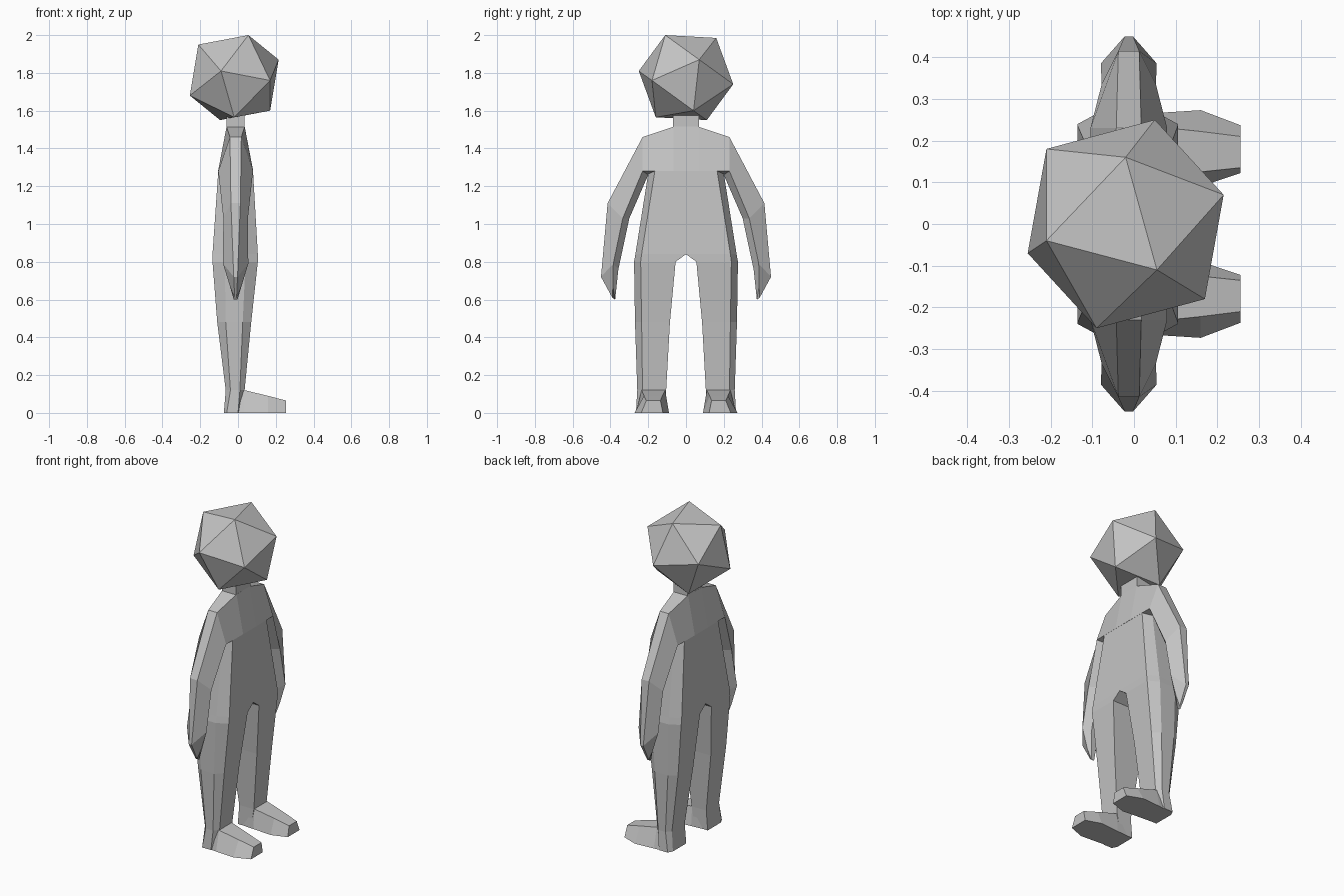
import bpy
import bmesh
from mathutils import Vector

default_cube = bpy.data.objects.get("Cube")
if default_cube:
    bpy.data.objects.remove(default_cube, do_unlink=True)

# One plain grey for the whole figure
grey = bpy.data.materials.new("plain_grey")
colour = (0.55, 0.55, 0.55, 1)
grey.use_nodes = True
grey.diffuse_color = colour
for node in grey.node_tree.nodes:
    if node.type == "BSDF_PRINCIPLED":
        node.inputs["Base Color"].default_value = colour


def finish(name, bm, mirrored=False):
    """Turn a bmesh into a flat shaded object, optionally mirrored across y."""
    bmesh.ops.recalc_face_normals(bm, faces=bm.faces)
    if mirrored:
        # Open the half shape along the middle plane so both halves weld
        middle = [f for f in bm.faces if all(abs(v.co.y) < 1e-4 for v in f.verts)]
        bmesh.ops.delete(bm, geom=middle, context="FACES")
    mesh = bpy.data.meshes.new(name)
    bm.to_mesh(mesh)
    bm.free()
    mesh.materials.append(grey)
    obj = bpy.data.objects.new(name, mesh)
    bpy.context.collection.objects.link(obj)
    if mirrored:
        mod = obj.modifiers.new("Mirror", "MIRROR")
        mod.use_axis = (False, True, False)
        mod.use_clip = True
    return obj


def loft(name, rings, mirrored=True):
    """Skin a list of equally long point rings and cap both ends."""
    bm = bmesh.new()
    loops = [[bm.verts.new(point) for point in ring] for ring in rings]
    for low, high in zip(loops, loops[1:]):
        for i in range(len(low)):
            j = (i + 1) % len(low)
            bm.faces.new((low[i], low[j], high[j], high[i]))
    bm.faces.new(loops[0])
    bm.faces.new(loops[-1])
    return finish(name, bm, mirrored)


# Head: a tilted twenty-sided solid from six opposite corner pairs
head_centre = Vector((-0.02, 0, 1.775))
corners = [
    (0.075, -0.11, 0.225), (0, 0.16, 0.21), (0.235, 0.07, 0.095),
    (0.19, -0.18, -0.015), (-0.07, -0.25, 0.035), (-0.19, -0.04, 0.175),
]
bm = bmesh.new()
for corner in corners:
    for side in (1, -1):
        bm.verts.new(head_centre + side * Vector(corner))
bmesh.ops.convex_hull(bm, input=bm.verts)
finish("head", bm)


# Neck: a short square block
def square(z):
    return [(-0.06, -0.07, z), (0.035, -0.07, z), (0.035, 0.07, z), (-0.06, 0.07, z)]


loft("neck", [square(1.51), square(1.6)], mirrored=False)


# Trunk and legs: half sections with a bevelled outer side
def leg_ring(z, inner, flat, outer, centre, depth, side_depth):
    half = [(depth, inner), (depth, flat), (side_depth, outer)]
    front = [(centre + d, y, z) for d, y in half]
    back = [(centre - d, y, z) for d, y in reversed(half)]
    return front + back


loft("trunk_and_legs", [
    leg_ring(0, 0.105, 0.235, 0.265, -0.03, 0.045, 0.03),
    leg_ring(0.12, 0.105, 0.23, 0.258, -0.015, 0.05, 0.025),
    leg_ring(0.48, 0.085, 0.235, 0.27, -0.02, 0.09, 0.045),
    leg_ring(0.8, 0.055, 0.24, 0.275, -0.015, 0.12, 0.055),
    leg_ring(0.84, 0, 0.235, 0.268, -0.015, 0.12, 0.055),
    leg_ring(1.28, 0, 0.165, 0.198, -0.0125, 0.092, 0.045),
])


# Shoulders and arms: sections with an outer edge, a broad middle and an inner edge
def arm_ring(*pairs):
    centre = -0.0125
    front = [(centre + width, y, z) for y, z, width in pairs]
    back = [(centre - width, y, z) for y, z, width in reversed(pairs)]
    return front + back


loft("shoulders_and_arms", [
    arm_ring((0, 1.515, 0.048), (0, 1.28, 0.093), (0, 1.27, 0.03)),
    arm_ring((0.065, 1.515, 0.048), (0.065, 1.28, 0.093), (0.065, 1.27, 0.03)),
    arm_ring((0.23, 1.46, 0.03), (0.23, 1.28, 0.092), (0.2, 1.26, 0.03)),
    arm_ring((0.415, 1.11, 0.025), (0.335, 1.03, 0.065), (0.3, 1.03, 0.025)),
    arm_ring((0.45, 0.72, 0.01), (0.385, 0.79, 0.067), (0.358, 0.76, 0.025)),
    arm_ring((0.39, 0.61, 0.005), (0.387, 0.67, 0.03), (0.375, 0.6, 0.01)),
])


# Feet: tapering wedges, widest at the ball
def foot_ring(x, inner, outer, top_inner, top_outer, top):
    return [(x, inner, 0), (x, outer, 0), (x, top_outer, top), (x, top_inner, top)]


loft("feet", [
    foot_ring(-0.04, 0.105, 0.255, 0.11, 0.235, 0.12),
    foot_ring(0.035, 0.1, 0.265, 0.11, 0.235, 0.12),
    foot_ring(0.16, 0.09, 0.273, 0.125, 0.222, 0.09),
    foot_ring(0.255, 0.122, 0.237, 0.135, 0.21, 0.065),
])
